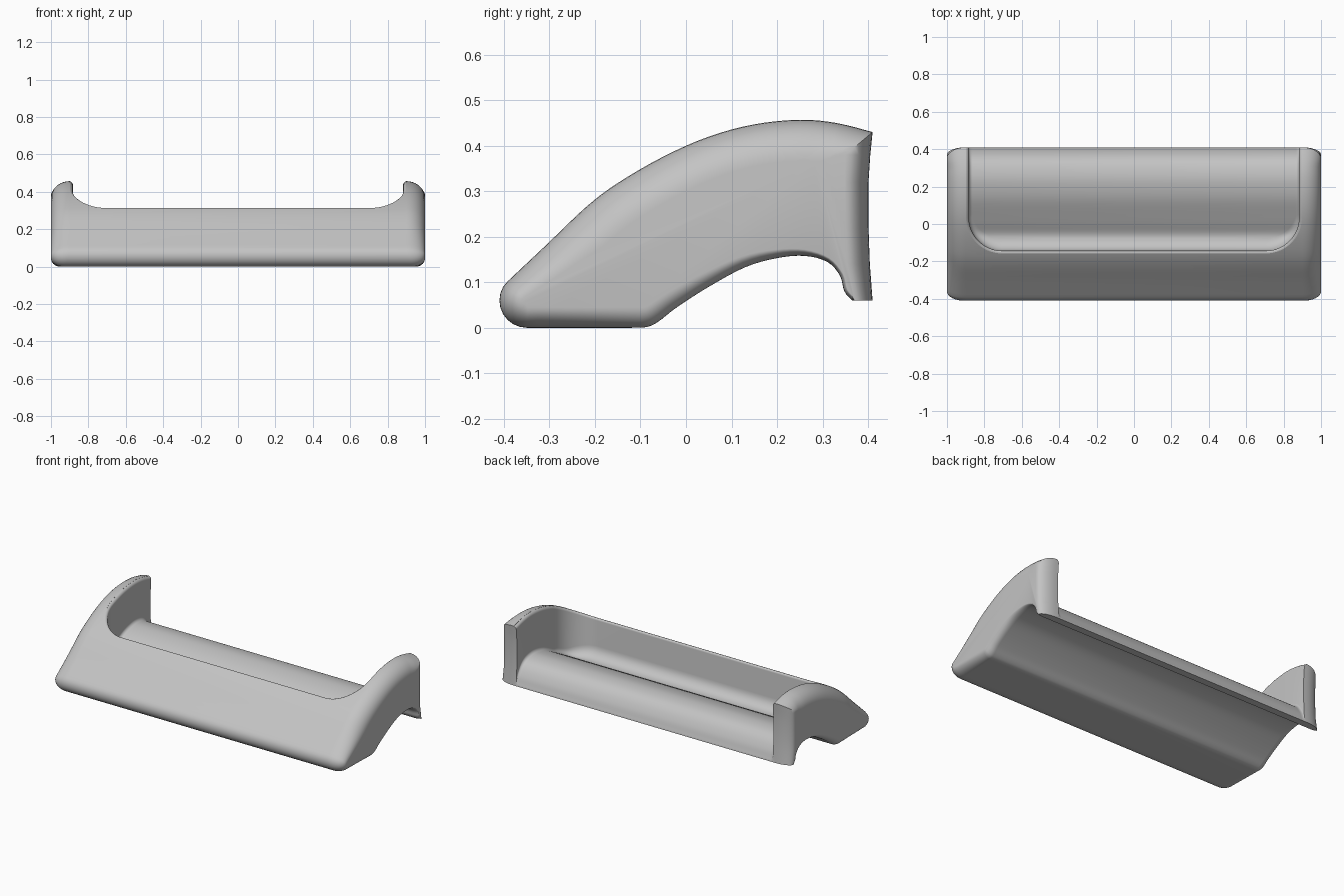
import bpy
import bmesh
import math
from mathutils import Vector

old = bpy.data.objects.get("Cube")
if old:
    bpy.data.objects.remove(old, do_unlink=True)


def smooth(points, steps=4):
    """Catmull-Rom curve through 2D points."""
    p = [Vector(q) for q in points]
    p = [p[0]] + p + [p[-1]]
    out = []
    for a, b, c, d in zip(p, p[1:], p[2:], p[3:]):
        for s in range(steps):
            t = s / steps
            out.append(0.5 * (2 * b + (c - a) * t + (2 * a - 5 * b + 4 * c - d) * t ** 2
                              + (3 * b - a - 3 * c + d) * t ** 3))
    return out + [p[-1]]


def height(curve, y):
    """Linear height lookup on a curve of (y, z) points."""
    pts = sorted((q.x, q.y) for q in curve)
    if y <= pts[0][0]:
        return pts[0][1]
    for (y0, z0), (y1, z1) in zip(pts, pts[1:]):
        if y <= y1:
            return z0 + (z1 - z0) * (y - y0) / max(y1 - y0, 1e-6)
    return pts[-1][1]


def ramp(v, lo, hi):
    return min(1, max(0, (v - lo) / (hi - lo)))


def loft(name, rings, strip_caps):
    """Join closed rings of equal length and cap both ends."""
    bm = bmesh.new()
    rows = [[bm.verts.new(co) for co in ring] for ring in rings]
    n = len(rows[0])
    for r0, r1 in zip(rows, rows[1:]):
        for j in range(n):
            k = (j + 1) % n
            bm.faces.new((r0[j], r0[k], r1[k], r1[j]))
    for row in (rows[0], rows[-1]):
        if strip_caps:
            for j in range(n // 2 - 1):
                bm.faces.new((row[j], row[j + 1], row[n - 2 - j], row[n - 1 - j]))
        else:
            bm.faces.new(row)
    bmesh.ops.recalc_face_normals(bm, faces=bm.faces)
    mesh = bpy.data.meshes.new(name)
    bm.to_mesh(mesh)
    bm.free()
    obj = bpy.data.objects.new(name, mesh)
    bpy.context.collection.objects.link(obj)
    return obj


# Side profile curves as (y, z)
top = smooth([(.41, .43), (.33, .45), (.25, .457), (.15, .447), (.05, .42), (-.05, .376),
              (-.15, .318), (-.22, .265), (-.305, .184), (-.392, .102)])
nose = [Vector((-.35 + .06 * math.cos(math.radians(a)), .06 + .06 * math.sin(math.radians(a))))
        for a in range(150, 270, 15)]
under = smooth([(-.35, 0), (-.22, 0), (-.12, 0), (-.085, .002), (-.06, .014), (-.02, .045),
                (.05, .09), (.13, .133), (.2, .153), (.26, .158), (.31, .145), (.338, .115),
                (.348, .08), (.365, .06)])
back = [Vector(q) for q in [(.41, .06), (.404, .14), (.401, .22), (.401, .32), (.405, .38)]]
floor = smooth([(-.2, .075), (-.09, .075), (-.05, .082), (0, .112), (.05, .14), (.13, .18),
                (.2, .2), (.26, .205), (.32, .193), (.36, .165), (.39, .12), (.405, .08),
                (.41, .066), (.42, .04)])
floor.append(Vector((.5, .03)))

# Body: the profile carried across x, rounding inward at both ends
profile = top + nose + under + back
count = len(profile)
insets = []
for i, p in enumerate(profile):
    t = (profile[(i + 1) % count] - profile[i - 1]).normalized()
    normal = Vector((-t.y, t.x))
    if i == 0:
        inset, reach = Vector((-.06, -.05)), .1
    elif i < len(top):
        amount = .05 + .04 * ramp(p.y, .1, .25) - .04 * ramp(p.x, .3, .41)
        inset = normal * amount - Vector((.06 * ramp(p.x, .33, .41), 0))
        reach = .1
    elif i < len(top) + len(nose):
        inset, reach = normal * .05, .1 - .03 * (i - len(top)) / len(nose)
    elif i < count - len(back):
        amount = .045 - .037 * ramp(p.x, -.1, .33)
        inset, reach = normal * amount, .07 - .03 * ramp(p.x, -.35, 0)
    else:
        inset, reach = Vector((-.04 if p.y < .1 else -.05, 0)), .1
    insets.append((p, inset, reach))


def body_ring(angle, side):
    ring = []
    for p, inset, reach in insets:
        q = p + inset * (1 - math.cos(angle))
        ring.append((side * (1 - reach + reach * math.sin(angle)), q.x, q.y))
    return ring


angles = [math.radians(a) for a in range(0, 91, 10)]
body = loft("tray_body", [body_ring(a, -1) for a in reversed(angles)]
            + [body_ring(a, 1) for a in angles], False)

# Cavity plan: straight front, rounded corner, straight side (point, outward normal)
corner, radius = Vector((.705, .035)), .178
plan = [(Vector((x, corner.y - radius)), Vector((0, -1))) for x in (.02, .25, .5)]
for a in range(-90, 1, 6):
    n = Vector((math.cos(math.radians(a)), math.sin(math.radians(a))))
    plan.append((corner + n * radius, n))
plan += [(Vector((corner.x + radius, q.x)), Vector((1, 0))) for q in floor if q.x > .045]


def cavity_ring(place):
    right = []
    for p, n in plan:
        offset, z_of = place(n)
        q = p + n * offset
        right.append((q.x, q.y, z_of(q.y)))
    return right + [(-x, y, z) for x, y, z in reversed(right)]


def floor_fillet(angle):
    def place(n):
        r = .02 + .05 * max(0, -n.y)
        rise = r * (1 - math.cos(angle))
        return -r * (1 - math.sin(angle)), lambda y: height(floor, y) + rise
    return place


def rim_round(angle, r=.02):
    return lambda n: (r * (1 - math.cos(angle)),
                      lambda y: height(top, y) - r + r * math.sin(angle))


rim_end = math.radians(75)
places = [floor_fillet(math.radians(a)) for a in range(0, 91, 15)]
places += [rim_round(math.radians(a)) for a in range(0, 76, 15)]
places.append(lambda n: (.02 * (1 - math.cos(rim_end)), lambda y: .6))
cutter = loft("cavity_cutter", [cavity_ring(p) for p in places], True)
cutter.hide_render = True

# Hollow out the tray, then shade it smooth
cut = body.modifiers.new("cavity", 'BOOLEAN')
cut.operation = 'DIFFERENCE'
cut.solver = 'EXACT'
cut.object = cutter
bpy.ops.object.select_all(action='DESELECT')
bpy.context.view_layer.objects.active = body
body.select_set(True)
bpy.ops.object.modifier_apply(modifier=cut.name)
bpy.data.objects.remove(cutter, do_unlink=True)
bpy.ops.object.shade_smooth_by_angle(angle=math.radians(35))

# Material
grey = bpy.data.materials.new("light_grey")
grey.use_nodes = True
colour = (.55, .55, .55, 1)
grey.diffuse_color = colour
grey.node_tree.nodes["Principled BSDF"].inputs["Base Color"].default_value = colour
body.data.materials.clear()
body.data.materials.append(grey)
